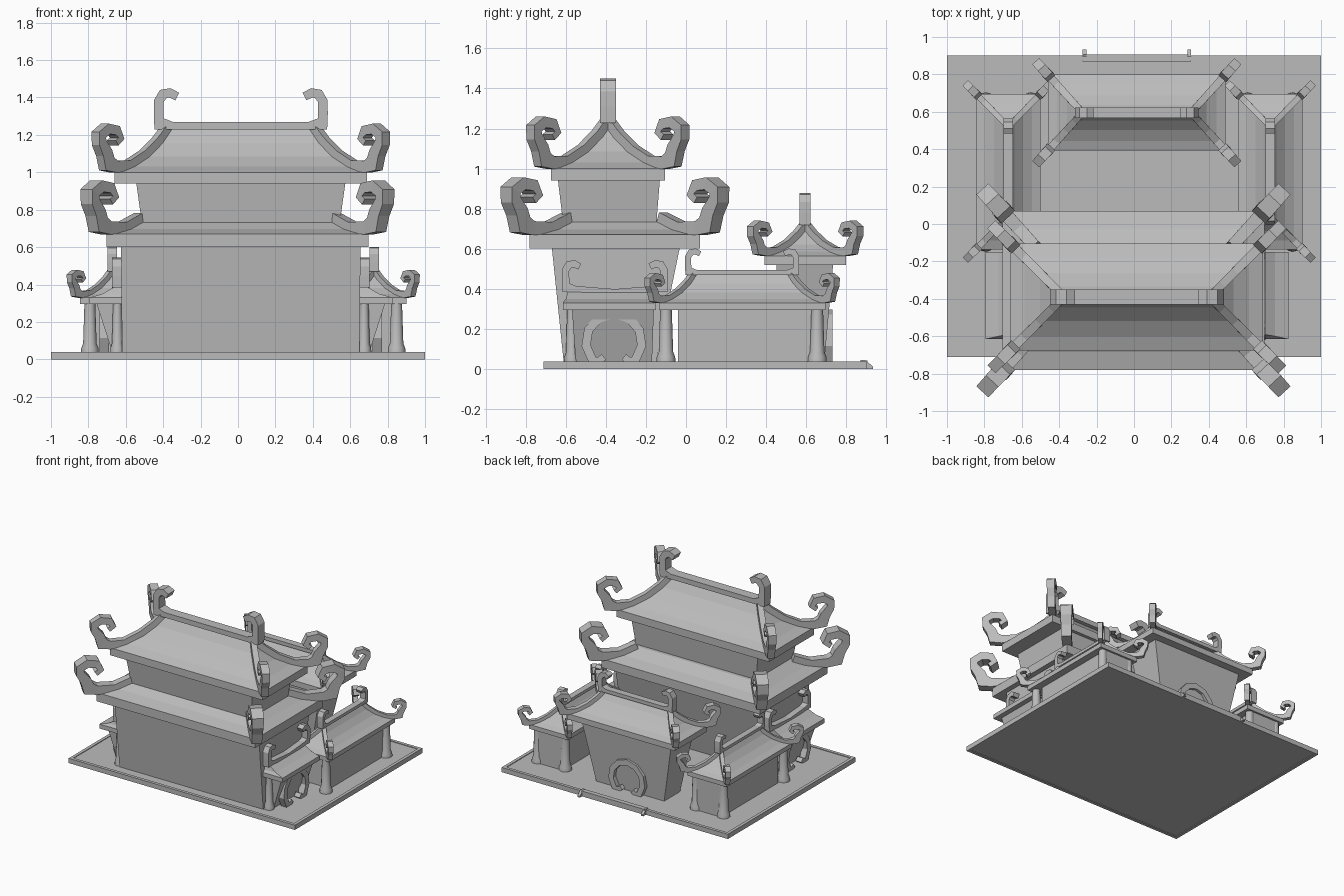
import bpy, bmesh, math
from mathutils import Vector

cube = bpy.data.objects.get("Cube")
if cube:
    bpy.data.objects.remove(cube, do_unlink=True)

stone = bpy.data.materials.new("stone_grey")
stone.use_nodes = True
GREY = (0.5, 0.5, 0.5, 1)
stone.diffuse_color = GREY
stone.node_tree.nodes["Principled BSDF"].inputs["Base Color"].default_value = GREY

UP = Vector((0, 0, 1))
# Concave roof slope: (share of the run outwards, share of the rise)
SLOPE = [(1, 0), (0.74, 0.13), (0.45, 0.36), (0.2, 0.67), (0, 1)]
SKIRT = [(1, 0), (0.5, 0.35), (0, 1)]
# Curl of an eave corner: outwards, up, thickness
CURL = [(0.06, 0.045, 0.095), (0.08, 0.105, 0.075), (0.118, 0.16, 0.06), (0.122, 0.205, 0.06),
        (0.07, 0.237, 0.058), (0.005, 0.228, 0.055), (-0.02, 0.185, 0.045), (0.015, 0.16, 0.035)]


def finish(name, bm):
    bmesh.ops.recalc_face_normals(bm, faces=bm.faces)
    mesh = bpy.data.meshes.new(name)
    bm.to_mesh(mesh)
    bm.free()
    mesh.materials.append(stone)
    obj = bpy.data.objects.new(name, mesh)
    bpy.context.collection.objects.link(obj)
    return obj


def skin(name, rings):
    """Join closed rings of points into a capped solid."""
    bm = bmesh.new()
    loops = [[bm.verts.new(p) for p in ring] for ring in rings]
    n = len(loops[0])
    for a, b in zip(loops, loops[1:]):
        for i in range(n):
            j = (i + 1) % n
            bm.faces.new((a[i], a[j], b[j], b[i]))
    bm.faces.new(loops[0])
    bm.faces.new(loops[-1])
    return finish(name, bm)


def loft(name, levels):
    """Rectangles given as x0, x1, y0, y1, z."""
    return skin(name, [[(a, c, z), (b, c, z), (b, d, z), (a, d, z)]
                       for a, b, c, d, z in levels])


def block(name, x0, x1, y0, y1, z0, z1):
    return loft(name, [(x0, x1, y0, y1, z0), (x0, x1, y0, y1, z1)])


def ribbon(name, origin, u, path, w0, w1):
    """Sweep a flat bar along (along, up, thickness) points in the plane of u and z."""
    u, origin = Vector(u).normalized(), Vector(origin)
    side = u.cross(UP)
    rings = []
    last = len(path) - 1
    for i, (t, z, h) in enumerate(path):
        a, b = path[max(i - 1, 0)], path[min(i + 1, last)]
        d = Vector((b[0] - a[0], b[1] - a[1])).normalized()
        n = (UP * d.x - u * d.y) * h / 2
        s = side * (w0 + (w1 - w0) * i / last) / 2
        p = origin + u * t + UP * z
        rings.append([p - n - s, p - n + s, p + n + s, p + n - s])
    return skin(name, rings)


def roof(name, cx, cy, z, eave, top, rise, slab, size, width, slope=SLOPE):
    """Eave slab, concave hipped roof, and four hip bars ending in curls."""
    ex, ey = eave
    tx, ty = top
    block(name + "_eave", cx - ex, cx + ex, cy - ey, cy + ey, z - slab, z)
    levels = []
    for o, h in slope:
        hx, hy = tx + (ex - tx) * o, max(ty + (ey - ty) * o, 0.004)
        hx = max(hx, 0.004)
        levels.append((cx - hx, cx + hx, cy - hy, cy + hy, z + rise * h))
    loft(name, levels)
    run = math.hypot(ex - tx, ey - ty)
    path = [(-run * (1 - o), rise * h + 0.01 * size, 0.05 * size)
            for o, h in reversed(slope[1:])]
    path.append((0, 0.03 * size, 0.065 * size))
    path += [(t * size, h * size, k * size) for t, h, k in CURL]
    for sx in (-1, 1):
        for sy in (-1, 1):
            ribbon(name + "_curled_hip", (cx + sx * ex, cy + sy * ey, z),
                   (sx * (ex - tx), sy * (ey - ty), 0), path, width * 0.7, width * 1.15)


def ridge(name, centre, u, half, size, width, sag=0.0):
    """Roof ridge bar with a square corner and a hooked scroll at both ends."""
    s = size
    end = [(0.1, 0.02, 0.04), (0.028, 0.028, 0.078), (0.026, 0.08, 0.052),
           (0.026, 0.15, 0.052), (0.05, 0.188, 0.056), (0.085, 0.195, 0.05),
           (0.125, 0.175, 0.045)]
    right = [(half - t * s, z * s, h * s) for t, z, h in end]
    left = [(-t, z, h) for t, z, h in reversed(right)]
    middle = [(0, 0.02 * s - sag, 0.04 * s)]
    ribbon(name, centre, u, left + middle + right, width, width)


def pillar(name, x, y, top, size=1.0):
    rings = []
    for r, z in ((0.048, 0.03), (0.046, 0.06), (0.036, 0.085), (0.029, top)):
        rings.append([(x + r * size * math.cos(k * math.pi / 6),
                       y + r * size * math.sin(k * math.pi / 6), z) for k in range(12)])
    obj = skin(name, rings)
    for f in obj.data.polygons:
        f.use_smooth = abs(f.normal.z) < 0.9


def round_door(name, centre, u, depth):
    """Horseshoe door frame whose feet turn inwards."""
    path = [(0.05, -0.075, 0.035), (0.075, -0.095, 0.04)]
    for k in range(9):
        a = math.radians(-40 + 260 * k / 8)
        path.append((0.14 * math.cos(a), 0.14 * math.sin(a), 0.045))
    path += [(-t, z, h) for t, z, h in reversed(path[:2])]
    ribbon(name, centre, u, path, depth, depth)


# Ground slab with a raised rim, and back steps
block("base_floor", -0.98, 0.98, -0.69, 0.88, 0.005, 0.033)
for y in (-0.71, 0.875):
    block("base_rim", -1, 1, y, y + 0.025, 0, 0.038)
for x in (-1, 0.975):
    block("base_rim", x, x + 0.025, -0.685, 0.875, 0, 0.038)
block("back_step", -0.27, 0.29, 0.87, 0.907, 0, 0.043)
for x in (-0.265, 0.295):
    loft("step_rail", [(x - 0.01, x + 0.01, 0.87, 0.933, 0),
                       (x - 0.01, x + 0.01, 0.87, 0.933, 0.012),
                       (x - 0.01, x + 0.01, 0.87, 0.895, 0.045)])

# Main hall: two storeys, two roofs
MX, MY = 0.015, -0.39
loft("main_hall_lower", [(-0.62, 0.65, -0.61, -0.15, 0.03), (-0.625, 0.655, -0.67, -0.03, 0.61)])
roof("main_lower_roof", -0.003, -0.355, 0.67, (0.7, 0.425), (0.525, 0.235), 0.075, 0.07,
     1.08, 0.09, SKIRT)
loft("main_hall_upper", [(-0.51, 0.54, -0.61, -0.15, 0.7), (-0.545, 0.575, -0.64, -0.13, 0.95)])
roof("main_upper_roof", MX, MY, 1.0, (0.675, 0.285), (0.39, 0), 0.235, 0.06, 0.98, 0.06)
ridge("main_ridge", (MX, MY, 1.23), (1, 0, 0), 0.465, 1, 0.08)

# Back hall
BX, BY = 0.015, 0.595
loft("back_hall", [(-0.29, 0.31, 0.49, 0.69, 0.03), (-0.385, 0.415, 0.45, 0.735, 0.53)])
roof("back_roof", BX, BY, 0.565, (0.475, 0.203), (0.29, 0), 0.155, 0.045, 0.66, 0.05)
ridge("back_ridge", (BX, BY, 0.72), (1, 0, 0), 0.33, 0.72, 0.055)
round_door("back_door_frame", (BX, 0.705, 0.135), (1, 0, 0), 0.05)

# Side wings and side gates, one pair on each side
for s in (-1, 1):
    wx, wy = 0.028 + s * 0.7, 0.28
    block("wing_wall", wx - 0.115, wx + 0.115, -0.04, 0.68, 0.03, 0.3)
    roof("wing_roof", wx, wy, 0.33, (0.172, 0.415), (0, 0.24), 0.145, 0.035, 0.56, 0.04)
    ridge("wing_ridge", (wx, wy, 0.47), (0, 1, 0), 0.285, 0.6, 0.05)
    for px in (-0.12, 0.12):
        for py in (-0.1, 0.655):
            pillar("wing_pillar", wx + px, py, 0.3)

    def across(a, b):
        return tuple(sorted((0.015 + s * a, 0.015 + s * b)))

    loft("gate_wall", [(*across(0.58, 0.685), -0.55, -0.17, 0.03),
                       (*across(0.58, 0.775), -0.57, -0.16, 0.31)])
    block("gate_eave", *across(0.58, 0.81), -0.615, -0.15, 0.295, 0.33)
    loft("gate_roof", [(*across(0.58, 0.81), -0.615, -0.15, 0.33),
                       (*across(0.58, 0.74), -0.6, -0.15, 0.35),
                       (*across(0.58, 0.68), -0.59, -0.15, 0.385)])
    ridge("gate_ridge", (0.015 + s * 0.66, -0.355, 0.385), (0, 1, 0), 0.265, 0.72, 0.055, 0.015)
    round_door("gate_door_frame", (0.015 + s * 0.73, -0.36, 0.135), (0, 1, 0), 0.05)
    pillar("gate_pillar", 0.015 + s * 0.66, -0.57, 0.3, 0.8)
